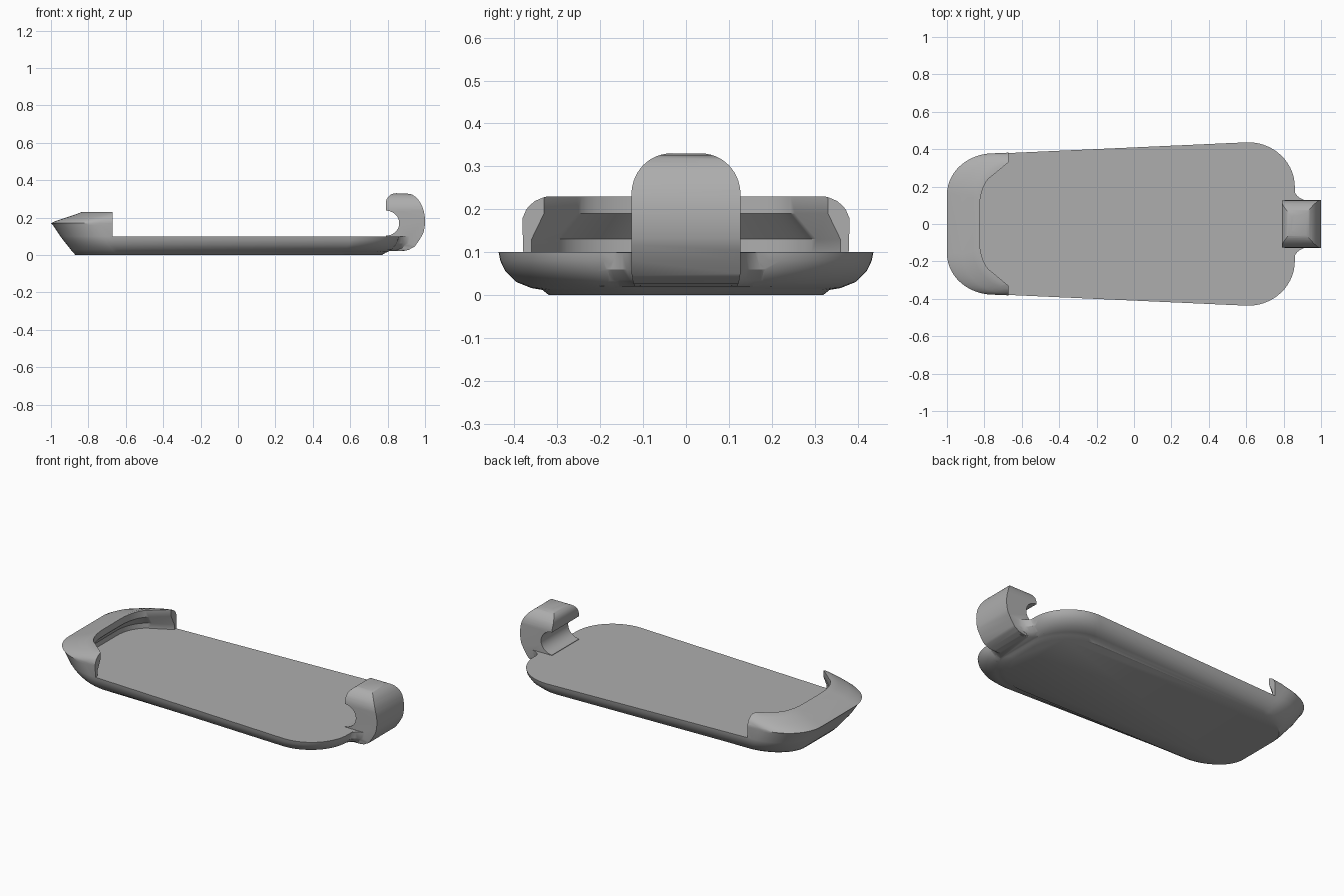
import bpy, bmesh, math
from math import sin, cos, pi

cube = bpy.data.objects.get("Cube")
if cube:
    bpy.data.objects.remove(cube)

grey = bpy.data.materials.new("plain_grey")
grey.use_nodes = True
grey.diffuse_color = (0.42, 0.42, 0.42, 1)
grey.node_tree.nodes["Principled BSDF"].inputs["Base Color"].default_value = grey.diffuse_color


def loft(name, rings):
    """Closed solid skinned through rings that share one point count."""
    bm = bmesh.new()
    loops = [[bm.verts.new(p) for p in ring] for ring in rings]
    n = len(loops[0])
    for a, b in zip(loops, loops[1:]):
        for i in range(n):
            j = (i + 1) % n
            bm.faces.new((a[i], a[j], b[j], b[i]))
    bm.faces.new(loops[0][::-1])
    bm.faces.new(loops[-1])
    bmesh.ops.recalc_face_normals(bm, faces=bm.faces)
    mesh = bpy.data.meshes.new(name)
    bm.to_mesh(mesh)
    bm.free()
    mesh.materials.append(grey)
    obj = bpy.data.objects.new(name, mesh)
    bpy.context.collection.objects.link(obj)
    return obj


def combine(obj, other, operation):
    """Apply a boolean and discard the helper."""
    mod = obj.modifiers.new("combine", 'BOOLEAN')
    mod.operation, mod.object, mod.solver = operation, other, 'EXACT'
    bpy.context.view_layer.objects.active = obj
    bpy.ops.object.modifier_apply(modifier=mod.name)
    bpy.data.objects.remove(other)


def arc(cx, cy, rx, ry, start, end, steps=14):
    angles = [math.radians(start + (end - start) * i / steps) for i in range(steps + 1)]
    return [(cx + rx * cos(a), cy + ry * sin(a)) for a in angles]


def mirrored(half):
    return half + [(x, -y) for x, y in reversed(half)]


def tray_ring(z, left, right, half_left, half_right):
    """Tapered outline with rounded ends."""
    rx, ry = 0.25, min(0.22, half_left * 0.6)
    half = arc(left + rx, half_left - ry, rx, ry, 180, 90)
    half += arc(right - 0.25, half_right - 0.24, 0.25, 0.24, 90, 0)
    return [(x, y, z) for x, y in mirrored(half)]


# Tray with its flared left end, from the base pad up to the lip
tray = loft("tray", [tray_ring(*r) for r in (
    (0, -0.87, 0.77, 0.31, 0.32),
    (0.012, -0.88, 0.79, 0.33, 0.335),
    (0.016, -0.885, 0.80, 0.335, 0.36),
    (0.03, -0.895, 0.825, 0.35, 0.395),
    (0.055, -0.915, 0.845, 0.367, 0.421),
    (0.08, -0.935, 0.857, 0.375, 0.433),
    (0.1, -0.95, 0.86, 0.378, 0.437),
    (0.16, -0.99, 0.86, 0.378, 0.437),
    (0.17, -1.0, 0.86, 0.378, 0.437),
    (0.18, -0.98, 0.86, 0.378, 0.437),
    (0.2, -0.92, 0.86, 0.372, 0.43),
    (0.22, -0.86, 0.86, 0.357, 0.42),
    (0.23, -0.835, 0.86, 0.338, 0.40))])

# Remove everything above the deck to the right of the lip
box = [(-0.67, 0.6), (1.2, 0.6), (1.2, -0.6), (-0.67, -0.6)]
combine(tray, loft("deck_cutter", [[(x, y, z) for x, y in box] for z in (0.1, 0.4)]),
        'DIFFERENCE')

# Pocket under the lip: wide below, sloping in to the opening
opening = arc(-0.74, 0.08, 0.086, 0.18, 180, 105, 8) + [(-0.67, 0.331), (-0.6, 0.335)]
pocket = arc(-0.74, 0.12, 0.14, 0.19, 180, 105, 8) + [(-0.67, 0.36), (-0.6, 0.36)]
layers = [(pocket, 0.1), (pocket, 0.13), (opening, 0.19), (opening, 0.4)]
combine(tray, loft("pocket_cutter", [[(x, y, z) for x, y in mirrored(h)] for h, z in layers]),
        'DIFFERENCE')


# Neck flaring from the tray's right end into the hook
def neck_ring(z, reach, shrink):
    flare = arc(0.935, 0.205, 0.085, 0.08, 180, 270, 8)
    half = [(0.7, 0.22 - shrink), (0.8, 0.22 - shrink)]
    half += [(x - reach, y - shrink) for x, y in flare]
    return [(x, y, z) for x, y in mirrored(half)]


neck = loft("hook_neck", [neck_ring(*r) for r in (
    (0.02, 0.05, 0.02), (0.035, 0.025, 0.008), (0.06, 0.005, 0.0), (0.0995, 0, 0))])
combine(tray, neck, 'UNION')

# Hook: a C-shaped side profile trimmed by a round-topped front profile
side = [(0.79, 0.03), (0.86, 0.02), (0.91, 0.026), (0.945, 0.045), (0.97, 0.08)]
side += arc(0.9, 0.18, 0.1, 0.15, -25, 78, 16) + arc(0.845, 0.275, 0.055, 0.055, 90, 180, 8)
side += arc(0.79, 0.17, 0.072, 0.067, 90, -90, 18)
hook = loft("hook", [[(x, y, z) for x, z in side] for y in (-0.127, 0.127)])
front = arc(0.035, 0.235, 0.092, 0.095, 90, 0) + [(0.127, 0.05)]
front += arc(0.1, 0.04, 0.025, 0.03, 0, -90, 5)
combine(hook, loft("hook_trim", [[(x, y, z) for y, z in front + [(-y, z) for y, z in front[::-1]]]
                                 for x in (0.7, 1.1)]), 'INTERSECT')
combine(tray, hook, 'UNION')

# Smooth shading with crisp rims
bpy.ops.object.select_all(action='DESELECT')
tray.select_set(True)
bpy.context.view_layer.objects.active = tray
bpy.ops.object.shade_smooth_by_angle(angle=math.radians(32))
tray.name = "hooked_tray"
